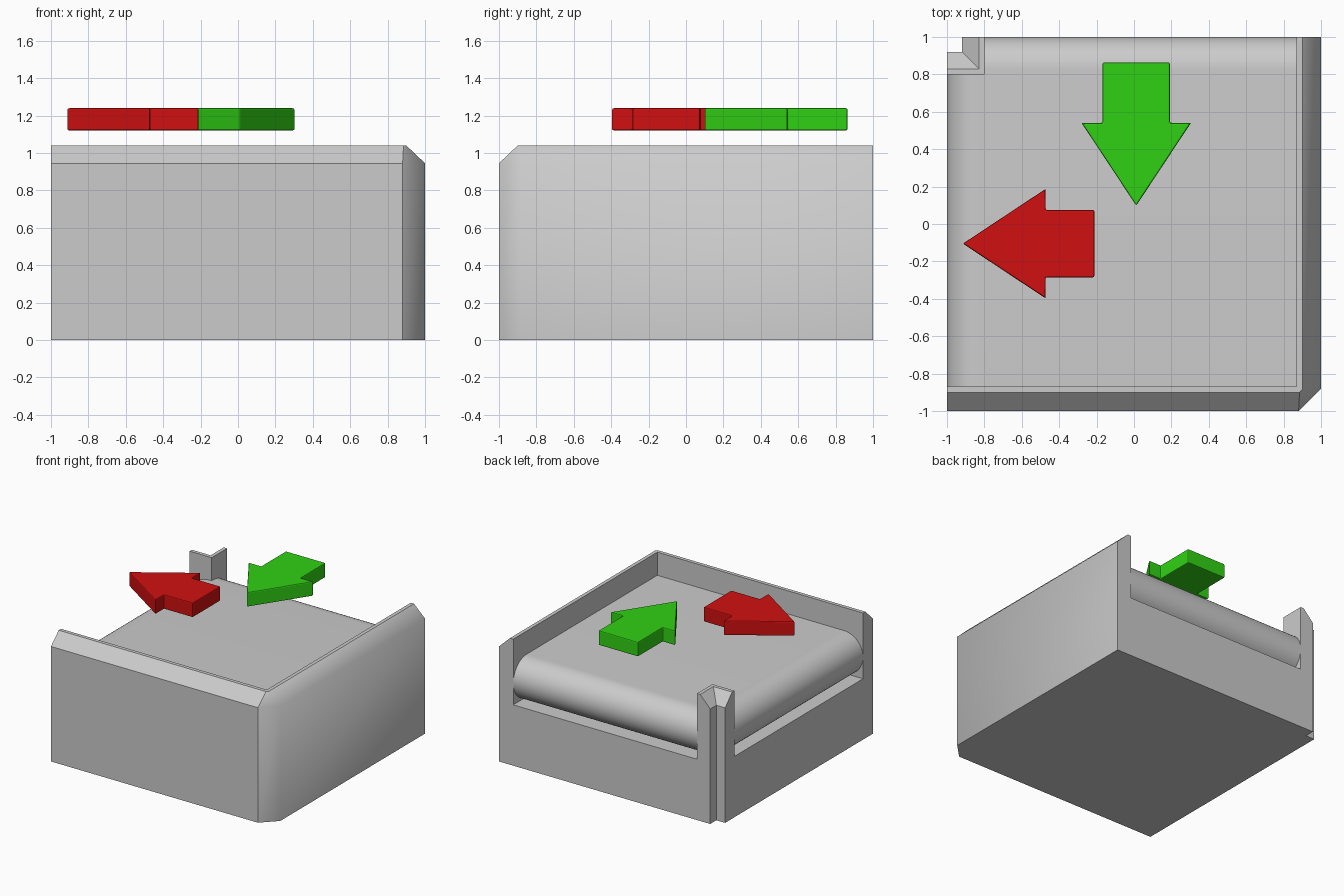
import bpy, bmesh, math
from mathutils import Vector

cube = bpy.data.objects.get("Cube")
if cube:
    bpy.data.objects.remove(cube)


def material(name, color):
    m = bpy.data.materials.new(name)
    m.use_nodes = True
    m.diffuse_color = (*color, 1)
    m.node_tree.nodes["Principled BSDF"].inputs["Base Color"].default_value = (*color, 1)
    return m


GREY = material("grey", (0.6, 0.6, 0.6))
RED = material("red", (0.64, 0.005, 0.005))
GREEN = material("green", (0.03, 0.64, 0.007))


def finish(name, bm, mat):
    bmesh.ops.remove_doubles(bm, verts=bm.verts, dist=0.0001)
    bmesh.ops.recalc_face_normals(bm, faces=bm.faces)
    mesh = bpy.data.meshes.new(name)
    bm.to_mesh(mesh)
    bm.free()
    mesh.materials.append(mat)
    ob = bpy.data.objects.new(name, mesh)
    bpy.context.collection.objects.link(ob)
    return ob


def loft(name, sections, mat):
    """Skin a row of matching closed sections and cap both ends."""
    bm = bmesh.new()
    rings = [[bm.verts.new(p) for p in s] for s in sections]
    n = len(rings[0])
    for a, b in zip(rings, rings[1:]):
        for i in range(n):
            j = (i + 1) % n
            corners = [a[i], a[j], b[j], b[i]]
            if len({tuple(round(c, 4) for c in v.co) for v in corners}) > 2:
                bm.faces.new(corners)
    bm.faces.new(rings[0])
    bm.faces.new(rings[-1])
    return finish(name, bm, mat)


def prism(name, outline, z0, z1, mat):
    return loft(name, [[(x, y, z) for x, y in outline] for z in (z0, z1)], mat)


def smooth_where(ob, rule):
    """Smooth only the edges whose two faces both pass the rule."""
    bm = bmesh.new()
    bm.from_mesh(ob.data)
    bm.normal_update()
    for f in bm.faces:
        f.smooth = True
    for e in bm.edges:
        e.smooth = all(rule(f.normal) for f in e.link_faces)
    bm.to_mesh(ob.data)
    bm.free()


LEDGE, RIM, TOP = 0.5, 0.945, 1.04
INNER, POST = 0.87, 0.8

# Base block inside the walls and post
prism("base", [(-1, -INNER), (INNER, -INNER), (INNER, 1), (-POST, 1),
               (-POST, POST), (-1, POST)], 0, LEDGE, GREY)

# Two-sided guard wall with a chamfered outer corner: (offset, corner start, height)
profile = [(1, 0.88, 0), (1, 0.88, RIM), (0.9, 0.885, TOP), (INNER, INNER, TOP), (INNER, INNER, 0)]
wall = loft("guard_wall", [[(-1, -r, z) for r, c, z in profile],
                           [(c, -r, z) for r, c, z in profile],
                           [(r, -c, z) for r, c, z in profile],
                           [(r, 1, z) for r, c, z in profile]], GREY)
smooth_where(wall, lambda n: n.x > 0.5)

# Notched post at the inside corner of the turn
profile = [(0.92, 0), (0.92, RIM), (0.83, TOP), (POST, TOP), (POST, 0)]
loft("corner_post", [[(-1, r, z) for r, z in profile],
                     [(-r, r, z) for r, z in profile],
                     [(-r, 1, z) for r, z in profile]], GREY)

# Belt: rounded lips on the two open sides
R = 0.174
ZC = 0.85 - R
arc = [(1 - R + R * math.cos(a), ZC + R * math.sin(a))
       for a in (math.pi * (i / 24 - 0.5) for i in range(25))]


def belt(name, start, place, ends):
    section = [(start, ZC - R)] + arc + [(start, ZC + R)]
    ob = loft(name, [[place(d, z, e) for d, z in section] for e in ends], GREY)
    bpy.context.view_layer.objects.active = ob
    ob.select_set(True)
    bpy.ops.object.shade_smooth_by_angle(angle=math.radians(30))
    ob.select_set(False)


belt("belt", -INNER, lambda d, z, e: (e, d, z), (-POST, INNER))
belt("belt_side_lip", POST, lambda d, z, e: (-d, e, z), (-INNER, POST))


# Floating direction arrows
def arrow(name, tip, heading, length, mat):
    h = Vector(heading)
    side = Vector((-h.y, h.x))
    half = [(0, 0), (0.443, 0.293), (0.443, 0.18), (length, 0.18)]
    flat = half + [(b, -s) for b, s in reversed(half[1:])]
    outline = [Vector(tip) - h * b + side * s for b, s in flat]
    ob = prism(name, outline, 1.12, 1.24, mat)
    bevel = ob.modifiers.new("soft_edges", "BEVEL")
    bevel.width = 0.008
    bevel.segments = 2
    bevel.limit_method = "ANGLE"


arrow("red_arrow", (-0.915, -0.105), (-1, 0), 0.703, RED)
arrow("green_arrow", (0.012, 0.098), (0, -1), 0.765, GREEN)
